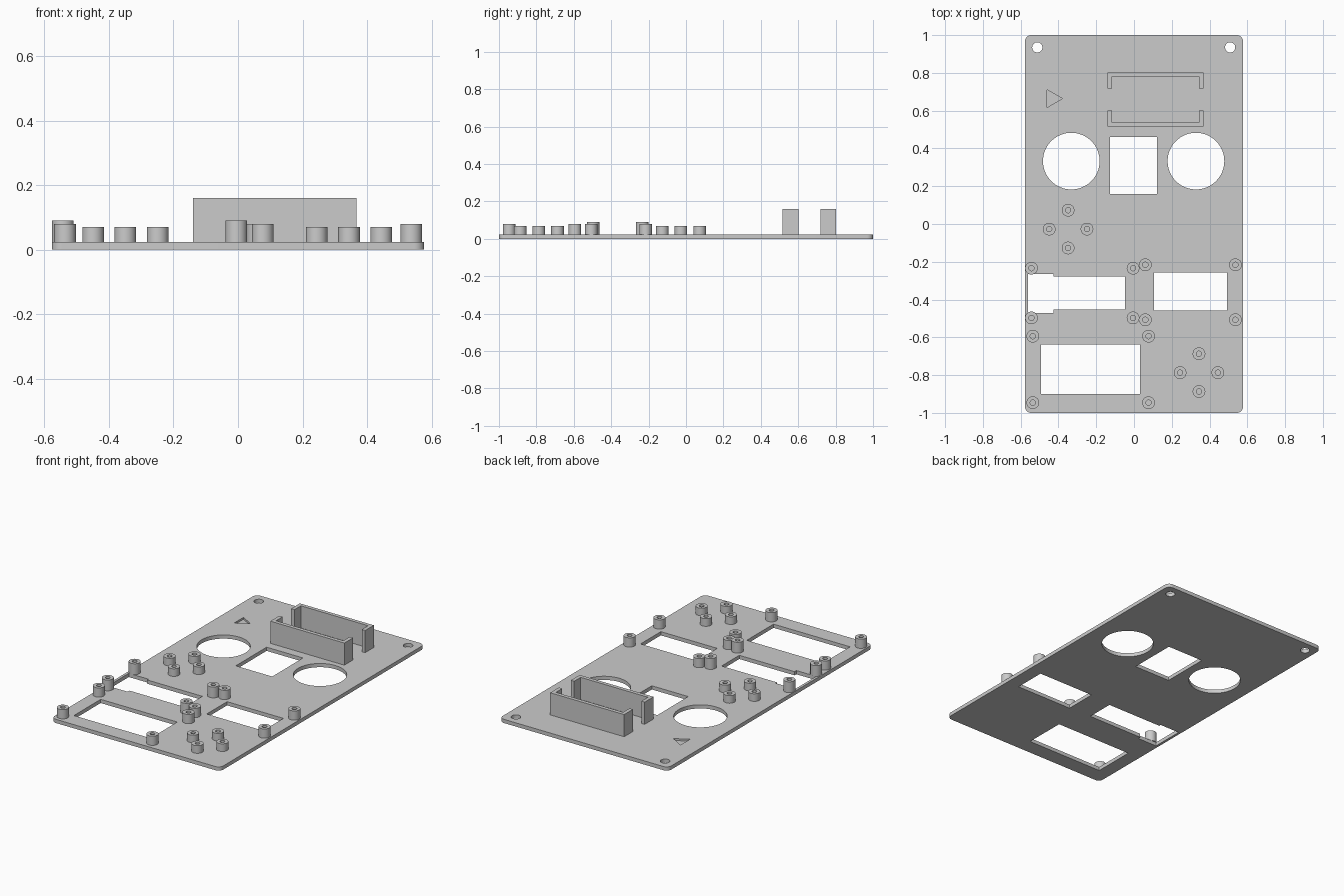
import bpy, bmesh, math

if "Cube" in bpy.data.objects:
    bpy.data.objects.remove(bpy.data.objects["Cube"])

T = 0.023  # plate thickness
grey = bpy.data.materials.new("light grey plastic")
grey.diffuse_color = (0.6, 0.6, 0.6, 1)
grey.use_nodes = True
grey.node_tree.nodes["Principled BSDF"].inputs["Base Color"].default_value = grey.diffuse_color


def circle(x, y, r, n=48, a0=0.0):
    return [(x + r * math.cos(a0 + 2 * math.pi * i / n),
             y + r * math.sin(a0 + 2 * math.pi * i / n)) for i in range(n)]


def rect(x0, x1, y0, y1):
    return [(x0, y0), (x1, y0), (x1, y1), (x0, y1)]


def make_object(name, bm):
    bmesh.ops.recalc_face_normals(bm, faces=bm.faces[:])
    mesh = bpy.data.meshes.new(name)
    bm.to_mesh(mesh)
    bm.free()
    mesh.materials.append(grey)
    ob = bpy.data.objects.new(name, mesh)
    bpy.context.collection.objects.link(ob)
    return ob


def prism(name, pts, z0, z1):
    bm = bmesh.new()
    low = [bm.verts.new((x, y, z0)) for x, y in pts]
    top = [bm.verts.new((x, y, z1)) for x, y in pts]
    bm.faces.new(low)
    bm.faces.new(top)
    n = len(pts)
    for i in range(n):
        j = (i + 1) % n
        bm.faces.new((low[i], low[j], top[j], top[i]))
    return make_object(name, bm)


def tube(name, x, y, r_out, r_in, z0, z1, n=32):
    bm = bmesh.new()
    loops = [[bm.verts.new((px, py, z)) for px, py in circle(x, y, r, n)]
             for r, z in ((r_out, z0), (r_out, z1), (r_in, z1), (r_in, z0))]
    for k in range(4):
        a, b = loops[k], loops[(k + 1) % 4]
        for i in range(n):
            j = (i + 1) % n
            bm.faces.new((a[i], a[j], b[j], b[i]))
    return make_object(name, bm)


def smooth(ob):
    bpy.ops.object.select_all(action='DESELECT')
    ob.select_set(True)
    bpy.context.view_layer.objects.active = ob
    bpy.ops.object.shade_smooth_by_angle(angle=math.radians(30))


# Panel plate with rounded corners
HX, R = 0.577, 0.032
outline = []
for k, (sx, sy) in enumerate(((1, 1), (-1, 1), (-1, -1), (1, -1))):
    for i in range(9):
        a = math.pi / 2 * (k + i / 8)
        outline.append((sx * (HX - R) + R * math.cos(a),
                        sy * (1 - R) + R * math.sin(a)))
plate = prism("panel_plate", outline, 0, T)

# Openings through the plate
openings = [
    circle(-0.512, 0.935, 0.027, 32), circle(0.509, 0.935, 0.027, 32),  # screw holes
    circle(-0.332, 0.333, 0.15, 64), circle(0.328, 0.333, 0.15, 64),    # round windows
    rect(-0.127, 0.122, 0.16, 0.461),                                   # centre window
    rect(0.106, 0.492, -0.457, -0.258),                                 # right window
    rect(-0.492, 0.032, -0.901, -0.639),                                # lower window
    [(-0.561, -0.47), (-0.426, -0.47), (-0.426, -0.452), (-0.048, -0.452),
     (-0.048, -0.279), (-0.426, -0.279), (-0.426, -0.266), (-0.561, -0.266)],
]
cutters = [prism("opening_cutter", p, -0.1, 0.1) for p in openings]
# Shallow triangular direction mark
cutters.append(prism("triangle_cutter", circle(-0.433, 0.664, 0.054, 3), T - 0.012, 0.1))

for c in cutters:
    mod = plate.modifiers.new("cut", 'BOOLEAN')
    mod.operation = 'DIFFERENCE'
    mod.solver = 'EXACT'
    mod.object = c
bpy.context.view_layer.objects.active = plate
for mod in list(plate.modifiers):
    bpy.ops.object.modifier_apply(modifier=mod.name)
for c in cutters:
    bpy.data.objects.remove(c)
smooth(plate)

# Two facing channel brackets
X0, X1, W = -0.139, 0.367, 0.023
for name, back, tip, s in (("rear_bracket", 0.803, 0.718, -1), ("front_bracket", 0.515, 0.602, 1)):
    inner = back + s * W
    prism(name, [(X0, back), (X1, back), (X1, tip), (X1 - W, tip), (X1 - W, inner),
                 (X0 + W, inner), (X0 + W, tip), (X0, tip)], T, 0.16)

# Hollow screw standoffs: diamonds of four, then rectangles of four
groups = []
for cx, cy in ((-0.349, -0.027), (0.344, -0.787)):
    groups.append(("diamond_standoff", 0.07, circle(cx, cy, 0.1, 4)))
groups += [
    ("left_window_standoff", 0.09, rect(-0.543, -0.005, -0.497, -0.234)),
    ("right_window_standoff", 0.08, rect(0.06, 0.537, -0.507, -0.216)),
    ("lower_window_standoff", 0.08, rect(-0.536, 0.077, -0.946, -0.594)),
]
for name, top, points in groups:
    for x, y in points:
        smooth(tube(name, x, y, 0.0335, 0.014, T, top))
